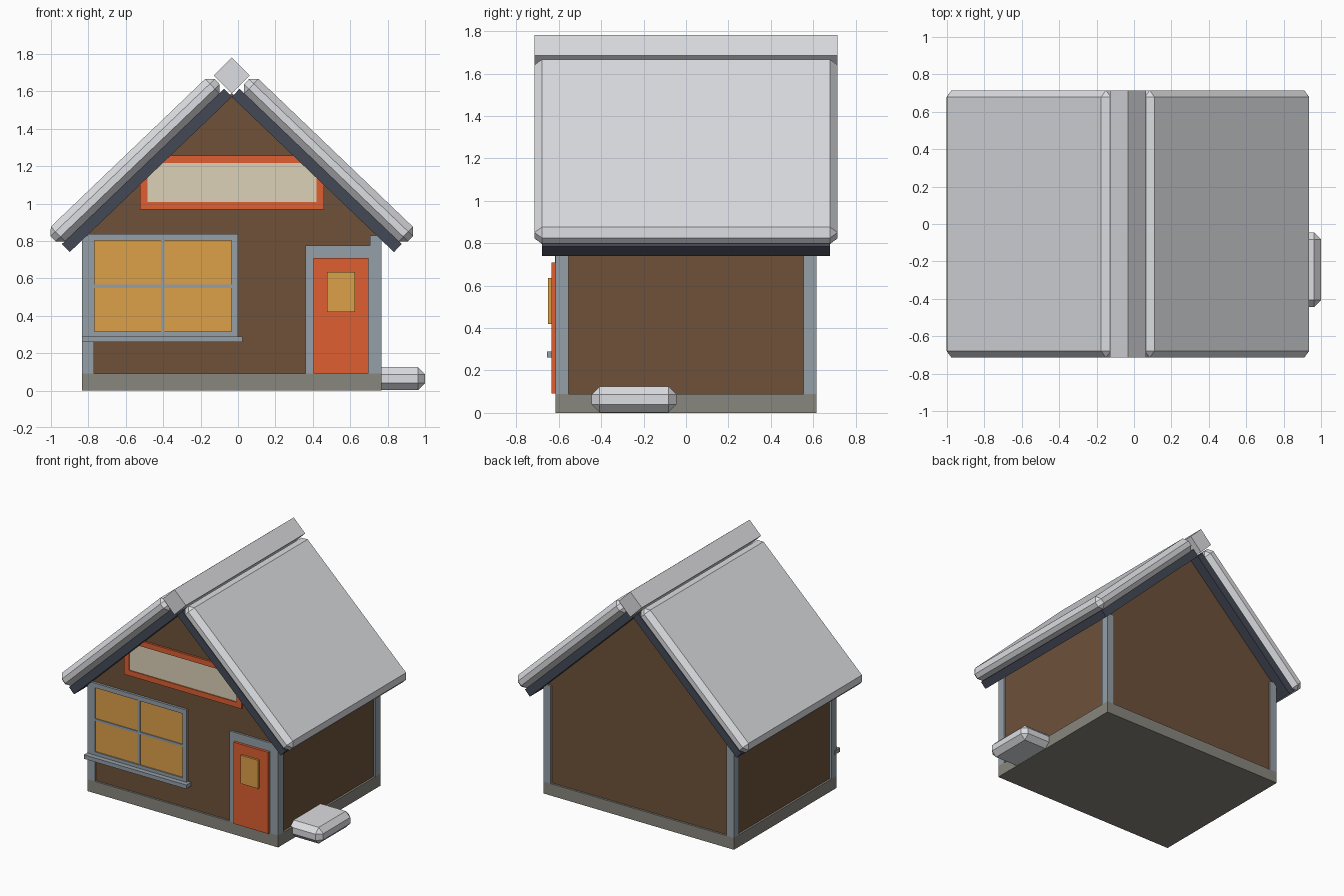
import bpy, bmesh, math
from mathutils import Matrix, Vector

cube = bpy.data.objects.get("Cube")
if cube:
    bpy.data.objects.remove(cube, do_unlink=True)


def material(name, rgb):
    """Flat material from 0-255 display values, stored as linear."""
    lin = [((c / 255 + 0.055) / 1.055) ** 2.4 for c in rgb]
    m = bpy.data.materials.new(name)
    m.use_nodes = True
    m.diffuse_color = (*lin, 1)
    bsdf = m.node_tree.nodes["Principled BSDF"]
    bsdf.inputs["Base Color"].default_value = (*lin, 1)
    bsdf.inputs["Roughness"].default_value = 0.9
    return m


BROWN = material("brown wall", (110, 81, 58))
TRIM = material("blue grey trim", (149, 160, 168))
STONE = material("foundation stone", (135, 134, 125))
ORANGE = material("orange paint", (221, 95, 49))
AMBER = material("amber glass", (220, 160, 72))
CREAM = material("cream panel", (220, 209, 184))
SLATE = material("dark roof board", (68, 73, 86))
SNOW = material("snow", (220, 221, 225))

MID = -0.033                      # x of the house centre line
APEX = 1.57                       # underside of the roof at the ridge
PITCH = math.radians(43.75)


def finish(name, bm, mat):
    bmesh.ops.recalc_face_normals(bm, faces=bm.faces)
    mesh = bpy.data.meshes.new(name)
    bm.to_mesh(mesh)
    bm.free()
    mesh.materials.append(mat)
    ob = bpy.data.objects.new(name, mesh)
    bpy.context.collection.objects.link(ob)
    return ob


def box(name, mat, x, y, z, bevel=0, matrix=None):
    """Box from (min, max) pairs, optionally chamfered and placed by a matrix."""
    bm = bmesh.new()
    bmesh.ops.create_cube(bm, size=1)
    spans = (x, y, z)
    for v in bm.verts:
        v.co = Vector([s[0] if c < 0 else s[1] for s, c in zip(spans, v.co)])
    if bevel:
        bmesh.ops.bevel(bm, geom=bm.edges[:], offset=bevel, segments=1,
                        profile=0.5, affect='EDGES')
    if matrix:
        bm.transform(matrix)
    return finish(name, bm, mat)


def frame(name, mat, x, z, y, w, bottom=True):
    """Rectangular frame of bar width w; y is the (front, back) pair."""
    box(name + "_left", mat, (x[0], x[0] + w), y, z)
    box(name + "_right", mat, (x[1] - w, x[1]), y, z)
    box(name + "_top", mat, (x[0] + w, x[1] - w), y, (z[1] - w, z[1]))
    if bottom:
        box(name + "_bottom", mat, (x[0] + w, x[1] - w), y, (z[0], z[0] + w))


# Foundation and gabled wall block
box("foundation", STONE, (MID - 0.8, MID + 0.8), (-0.615, 0.615), (0, 0.09))

half, eave = 0.785, APEX - 0.785 * math.tan(PITCH) + 0.02
outline = [(-half, 0.08), (half, 0.08), (half, eave), (0, APEX + 0.02), (-half, eave)]
bm = bmesh.new()
gable = bm.faces.new([bm.verts.new((MID + x, -0.6, z)) for x, z in outline])
new = bmesh.ops.extrude_face_region(bm, geom=[gable])["geom"]
bmesh.ops.translate(bm, vec=(0, 1.2, 0),
                    verts=[g for g in new if isinstance(g, bmesh.types.BMVert)])
finish("walls", bm, BROWN)

# Corner posts
for sx, side in ((-1, "right"), (1, "left")):
    for sy, end in ((-1, "front"), (1, "back")):
        box(f"corner_post_{end}_{side}", TRIM,
            sorted((MID + sx * 0.8, MID + sx * 0.738)),
            sorted((sy * 0.615, sy * 0.553)), (0.09, 0.83))

# Roof boards with thick snow slabs; local x runs down the slope
for side, turn in (("left", 0), ("right", math.pi)):
    place = (Matrix.Translation((MID, 0, APEX)) @ Matrix.Rotation(turn, 4, 'Z')
             @ Matrix.Rotation(PITCH, 4, 'Y'))
    box("roof_board_" + side, SLATE, (0, 1.2), (-0.68, 0.68), (0, 0.06), 0, place)
    box("roof_snow_" + side, SNOW, (0, 1.215), (-0.715, 0.715), (0.058, 0.168),
        0.036, place)

# Square ridge beam set on its corner
place = Matrix.Translation((MID, 0, 1.685)) @ Matrix.Rotation(math.pi / 4, 4, 'Y')
box("ridge_cap", SNOW, (-0.068, 0.068), (-0.715, 0.715), (-0.068, 0.068), 0, place)

# Main window with glazing bars and sill
frame("window_frame", TRIM, (-0.803, 0.0), (0.28, 0.837), (-0.618, -0.59), 0.035)
box("window_glass", AMBER, (-0.768, -0.035), (-0.608, -0.59), (0.315, 0.802))
box("window_bar_upright", TRIM, (-0.412, -0.392), (-0.615, -0.59), (0.315, 0.802))
box("window_bar_level", TRIM, (-0.768, -0.035), (-0.615, -0.59), (0.548, 0.566))
box("window_sill", TRIM, (-0.835, 0.025), (-0.655, -0.59), (0.26, 0.29))

# Door with surround and small pane
box("door_jamb_right", TRIM, (0.36, 0.405), (-0.615, -0.59), (0.09, 0.775))
box("door_jamb_left", TRIM, (0.698, 0.72), (-0.615, -0.59), (0.09, 0.775))
box("door_head", TRIM, (0.405, 0.706), (-0.615, -0.59), (0.71, 0.775))
box("door", ORANGE, (0.405, 0.698), (-0.635, -0.59), (0.092, 0.71))
box("door_pane", AMBER, (0.475, 0.625), (-0.65, -0.63), (0.42, 0.635))

# Long gable panel, its upper corners tucked under the roof
frame("gable_frame", ORANGE, (-0.525, 0.459), (0.968, 1.257), (-0.615, -0.59), 0.04)
box("gable_panel", CREAM, (-0.485, 0.419), (-0.607, -0.59), (1.008, 1.217))

# Side step
box("side_step", SNOW, (0.6, 1.0), (-0.445, -0.045), (0.002, 0.125), 0.038)
